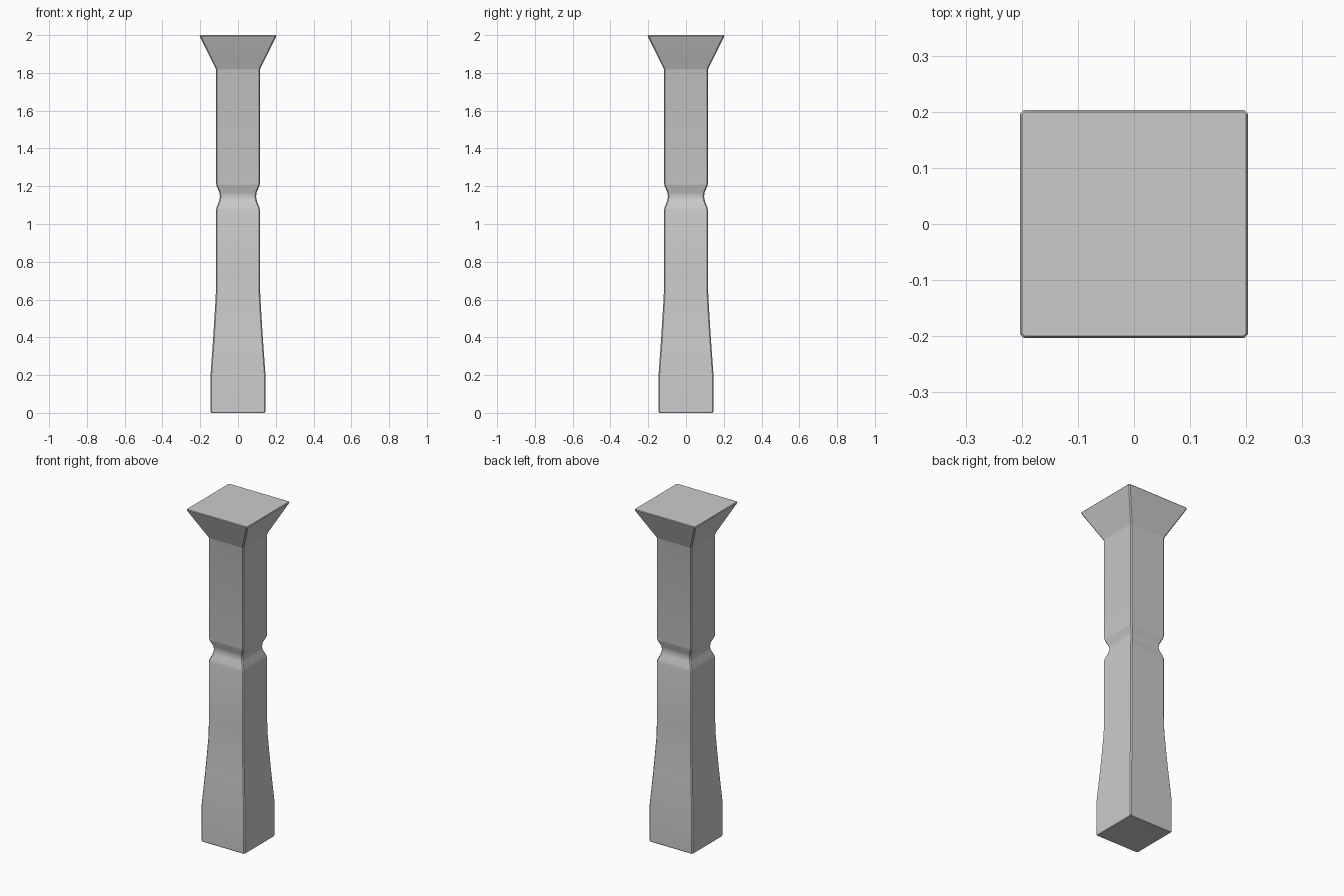
import bpy, bmesh

if "Cube" in bpy.data.objects:
    bpy.data.objects.remove(bpy.data.objects["Cube"])

# Half-width and height of each square ring, bottom to top
profile = [
    (0.141, 0.0), (0.145, 0.006), (0.145, 0.21),            # base block
    (0.130, 0.42), (0.118, 0.62), (0.116, 0.72),            # taper
    (0.116, 1.075), (0.113, 1.09),                          # lower shaft
    (0.100, 1.122), (0.096, 1.145), (0.099, 1.168),         # waist groove
    (0.113, 1.20), (0.116, 1.215), (0.116, 1.815),          # upper shaft
    (0.119, 1.825), (0.201, 1.99), (0.203, 1.996), (0.200, 2.0),  # flared cap
]
CHAMFER = 0.006


def ring(bm, half, z):
    """Square ring with small chamfered corners, counter-clockwise."""
    c = half - CHAMFER
    pts = [(half, -c), (half, c), (c, half), (-c, half),
           (-half, c), (-half, -c), (-c, -half), (c, -half)]
    return [bm.verts.new((x, y, z)) for x, y in pts]


bm = bmesh.new()
rings = [ring(bm, h, z) for h, z in profile]
for a, b in zip(rings, rings[1:]):
    for i in range(8):
        j = (i + 1) % 8
        bm.faces.new((a[i], a[j], b[j], b[i]))
bm.faces.new(rings[0][::-1])
bm.faces.new(rings[-1])

mesh = bpy.data.meshes.new("square_pillar")
bm.to_mesh(mesh)
bm.free()
pillar = bpy.data.objects.new("square_pillar", mesh)
bpy.context.collection.objects.link(pillar)

# Soft groove, crisp corners
bpy.context.view_layer.objects.active = pillar
pillar.select_set(True)
bpy.ops.object.shade_smooth_by_angle(angle=0.5)
